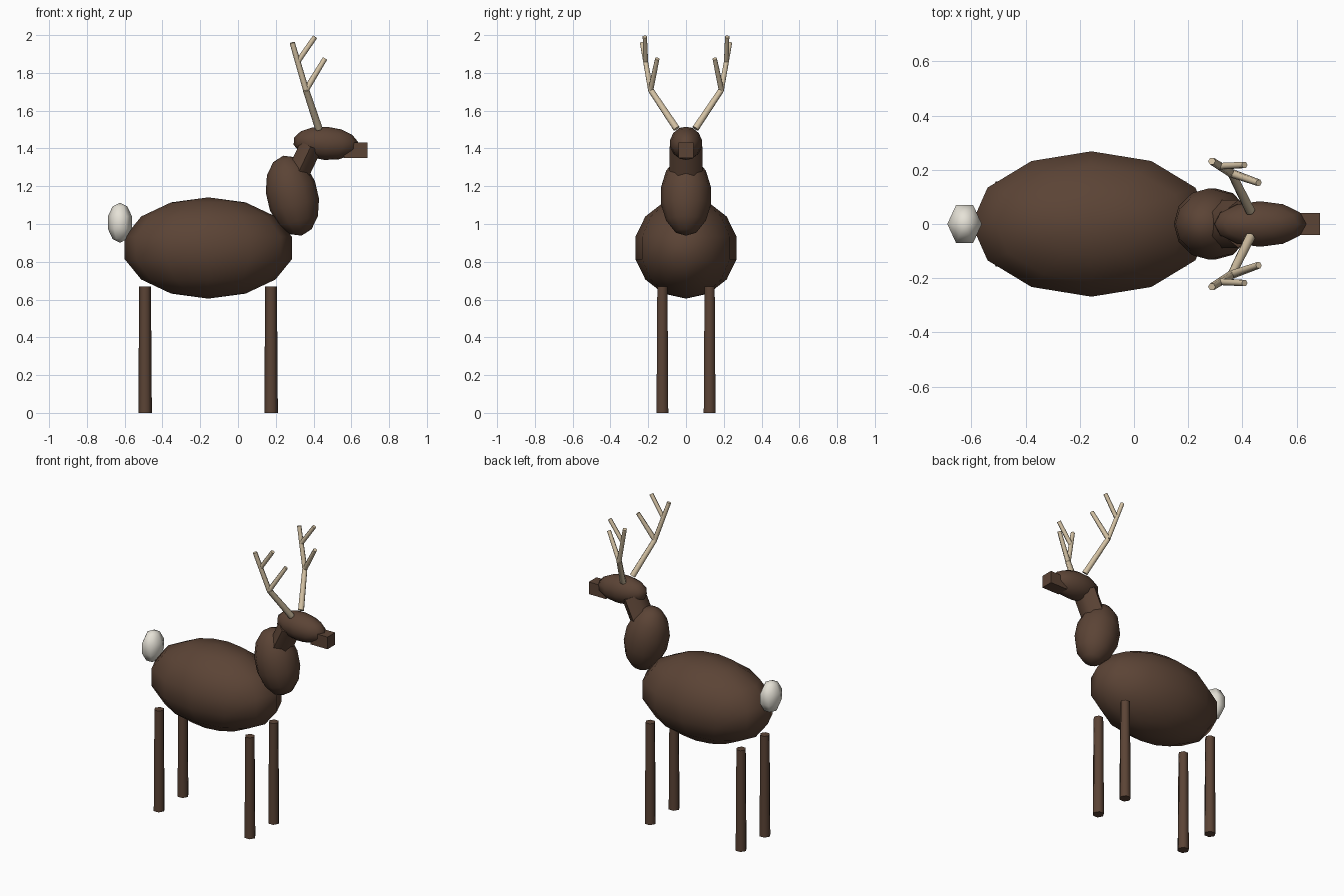
import bpy, bmesh
from math import sin, cos, pi, radians
from mathutils import Vector, Matrix

cube = bpy.data.objects.get("Cube")
if cube:
    bpy.data.objects.remove(cube, do_unlink=True)


def material(name, rgb):
    mat = bpy.data.materials.new(name)
    mat.use_nodes = True
    color = (*rgb, 1)
    mat.diffuse_color = color
    mat.node_tree.nodes["Principled BSDF"].inputs["Base Color"].default_value = color
    return mat


BROWN = material("dark brown fur", (0.105, 0.057, 0.036))
BONE = material("antler tan", (0.66, 0.54, 0.37))
WHITE = material("tail cream", (0.79, 0.76, 0.68))


def loft(name, rings, sides, phase, matrix, mat, sharp):
    """Stack regular rings of (radius, height), close both ends and place the result."""
    bm = bmesh.new()
    loops = [[bm.verts.new((r * cos(phase + 2 * pi * i / sides),
                            r * sin(phase + 2 * pi * i / sides), h))
              for i in range(sides)] for r, h in rings]
    for low, high in zip(loops, loops[1:]):
        for i in range(sides):
            j = (i + 1) % sides
            bm.faces.new((low[i], low[j], high[j], high[i]))
    if rings[0][0] > 0:
        bm.faces.new(loops[0][::-1])
        bm.faces.new(loops[-1])
    else:
        poles = loops[0] + loops[-1]
        bmesh.ops.remove_doubles(bm, verts=poles, dist=1e-5)
    bmesh.ops.transform(bm, matrix=matrix, verts=bm.verts)
    bmesh.ops.recalc_face_normals(bm, faces=bm.faces)
    mesh = bpy.data.meshes.new(name)
    bm.to_mesh(mesh)
    bm.free()
    mesh.shade_smooth()
    mesh.set_sharp_from_angle(angle=radians(sharp))
    mesh.materials.append(mat)
    obj = bpy.data.objects.new(name, mesh)
    bpy.context.collection.objects.link(obj)
    return obj


def ellipsoid(name, center, size, tilt=0, sides=12, bands=7, mat=BROWN):
    rings = [(abs(sin(pi * k / bands)) if 0 < k < bands else 0, -cos(pi * k / bands))
             for k in range(bands + 1)]
    matrix = (Matrix.Translation(center) @ Matrix.Rotation(radians(tilt), 4, 'Y')
              @ Matrix.Diagonal((*size, 1)))
    return loft(name, rings, sides, 0, matrix, mat, 75)


def rod(name, start, end, r1, r2, phase=0, flat=1, mat=BROWN):
    """Six-sided rod between two points; flat squashes it across its local x."""
    start, axis = Vector(start), Vector(end) - Vector(start)
    turn = Vector((0, 0, 1)).rotation_difference(axis).to_matrix().to_4x4()
    matrix = Matrix.Translation(start) @ turn @ Matrix.Diagonal((flat, 1, 1, 1))
    return loft(name, [(r1, 0), (r2, axis.length)], 6, phase, matrix, mat, 65)


# Body, neck, head and tail
ellipsoid("body", (-0.157, 0, 0.873), (0.454, 0.275, 0.268))
ellipsoid("lower_neck", (0.288, 0, 1.15), (0.137, 0.135, 0.217), tilt=-13)
rod("upper_neck", (0.30, 0, 1.23), (0.385, 0, 1.41), 0.088, 0.088, phase=pi / 2, flat=0.78)
ellipsoid("head", (0.465, 0, 1.427), (0.174, 0.086, 0.088), tilt=4)
ellipsoid("tail", (-0.625, 0, 1.007), (0.067, 0.084, 0.106), sides=6, bands=5, mat=WHITE)

# Snout block
snout = Matrix.Translation((0.56, 0, 1.39)) @ Matrix.Rotation(pi / 2, 4, 'Y')
loft("snout", [(0.057, 0), (0.057, 0.126)], 4, pi / 4, snout, BROWN, 30)

# Legs and antlers, repeated on both sides
for side, s in (("near", -1), ("far", 1)):
    for leg, x in (("front_leg", 0.175), ("hind_leg", -0.492)):
        rod(f"{leg}_{side}", (x, s * 0.125, 0), (x, s * 0.125, 0.67), 0.036, 0.031)

    base, fork = (0.428, s * 0.05, 1.505), (0.36, s * 0.187, 1.71)
    split, tip = (0.317, s * 0.213, 1.86), (0.287, s * 0.232, 1.96)
    rod(f"antler_beam_{side}", base, fork, 0.02, 0.017, mat=BONE)
    rod(f"antler_top_{side}", fork, tip, 0.016, 0.014, mat=BONE)
    rod(f"antler_lower_tine_{side}", fork, (0.46, s * 0.152, 1.875), 0.016, 0.013, mat=BONE)
    rod(f"antler_upper_tine_{side}", split, (0.408, s * 0.218, 1.991), 0.014, 0.013, mat=BONE)
